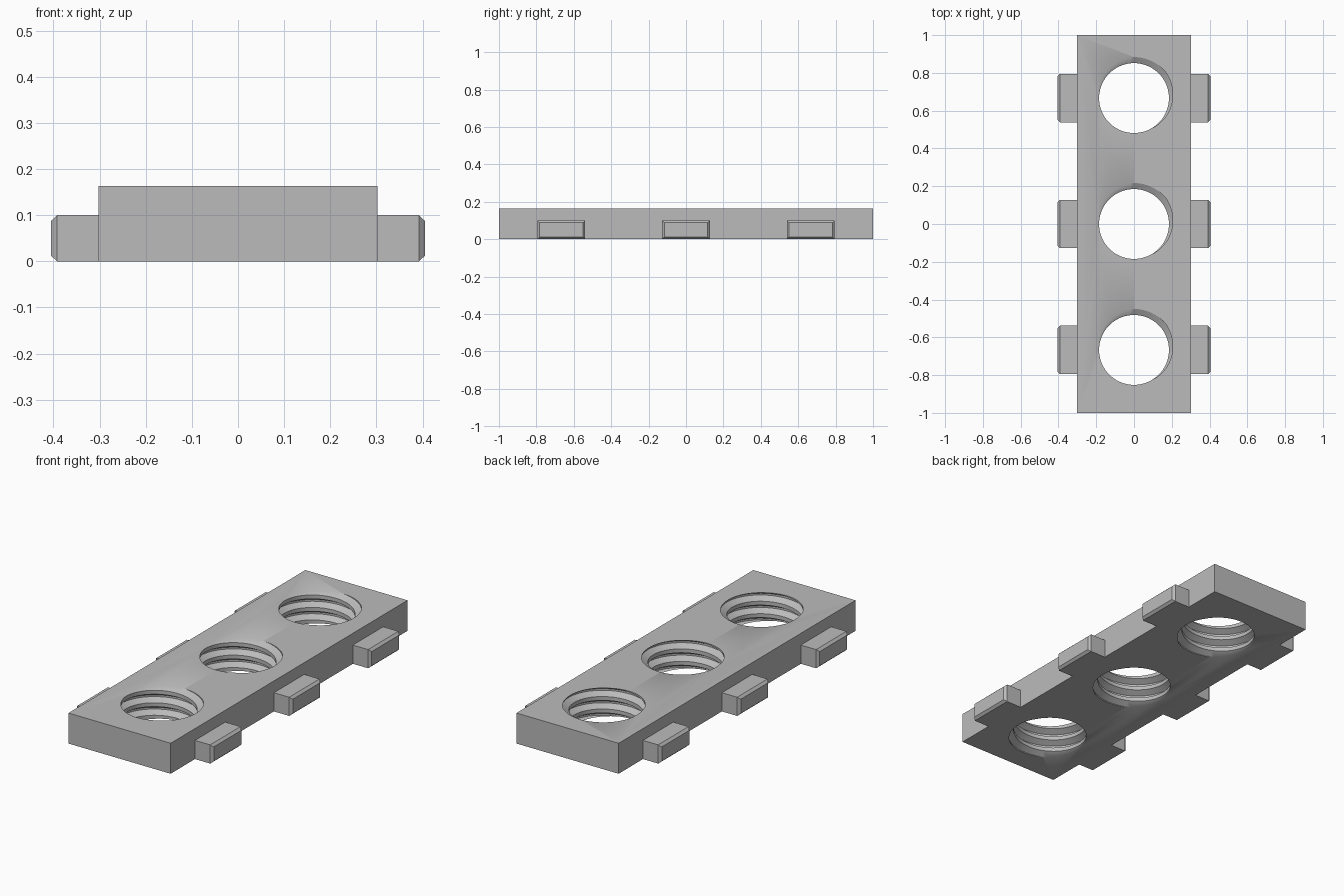
import bpy, bmesh, math
from mathutils import Vector

cube = bpy.data.objects.get("Cube")
if cube:
    bpy.data.objects.remove(cube, do_unlink=True)

HALF_X, HALF_Y, HEIGHT = 0.302, 1.0, 0.163
SPACING = 2 / 3
MINOR, MAJOR, PITCH = 0.185, 0.217, SPACING / 10
STEPS = 72

grey = bpy.data.materials.new("plain grey")
grey.use_nodes = True
grey.diffuse_color = (0.5, 0.5, 0.5, 1)
grey.node_tree.nodes["Principled BSDF"].inputs["Base Color"].default_value = grey.diffuse_color


def make_object(name, bm):
    bmesh.ops.recalc_face_normals(bm, faces=bm.faces)
    mesh = bpy.data.meshes.new(name)
    bm.to_mesh(mesh)
    bm.free()
    mesh.materials.append(grey)
    obj = bpy.data.objects.new(name, mesh)
    bpy.context.collection.objects.link(obj)
    return obj


def add_thread(bm, center_y):
    """Sweep one trapezoid thread profile along a helix."""
    profile = [(-0.345, MINOR), (-0.07, MAJOR), (0.07, MAJOR), (0.345, MINOR), (0.655, MINOR)]
    previous = None
    for i in range(-5 * STEPS, 3 * STEPS + 1):
        turn = i / STEPS
        angle = math.tau * turn + math.radians(65)
        column = [bm.verts.new((r * math.cos(angle), center_y + r * math.sin(angle),
                                HEIGHT + PITCH * (turn + f))) for f, r in profile]
        if previous:
            for j in range(len(profile) - 1):
                bm.faces.new((previous[j], column[j], column[j + 1], previous[j + 1]))
        previous = column


# Plate: threaded bores trimmed to the plate thickness
bm = bmesh.new()
for row in (-1, 0, 1):
    add_thread(bm, row * SPACING)
bmesh.ops.remove_doubles(bm, verts=bm.verts, dist=0.00005)
for z, normal in ((0, (0, 0, -1)), (HEIGHT, (0, 0, 1))):
    bmesh.ops.bisect_plane(bm, geom=bm.verts[:] + bm.edges[:] + bm.faces[:], dist=0.00001,
                           plane_co=(0, 0, z), plane_no=normal, clear_outer=True)

# Plate: flat top and bottom around the bores, then the four sides
rims = [e for e in bm.edges if e.is_boundary]
corners = [(-HALF_X, -HALF_Y), (HALF_X, -HALF_Y), (HALF_X, HALF_Y), (-HALF_X, HALF_Y)]
loops = []
for z in (0, HEIGHT):
    loop = [bm.verts.new((x, y, z)) for x, y in corners]
    outline = [bm.edges.new((loop[k], loop[(k + 1) % 4])) for k in range(4)]
    rim = [e for e in rims if all(abs(v.co.z - z) < 0.001 for v in e.verts)]
    bmesh.ops.triangle_fill(bm, edges=outline + rim, use_beauty=True,
                            normal=Vector((0, 0, 1 if z else -1)))
    loops.append(loop)
for k in range(4):
    n = (k + 1) % 4
    bm.faces.new((loops[0][k], loops[0][n], loops[1][n], loops[1][k]))
plate = make_object("threaded_plate", bm)
bpy.ops.object.select_all(action='DESELECT')
plate.select_set(True)
bpy.context.view_layer.objects.active = plate
bpy.ops.object.shade_smooth_by_angle(angle=math.radians(30))


# Side tabs with chamfered outer ends
def make_tab(name, side, center_y):
    bm = bmesh.new()
    rings = []
    for x, inset in ((HALF_X, 0), (0.392, 0), (0.405, 0.012)):
        half, low, high = 0.128 - inset, inset, 0.1 - inset
        rings.append([bm.verts.new((side * x, center_y + y, z)) for y, z in
                      ((-half, low), (half, low), (half, high), (-half, high))])
    for a, b in zip(rings, rings[1:]):
        for k in range(4):
            n = (k + 1) % 4
            bm.faces.new((a[k], a[n], b[n], b[k]))
    bm.faces.new(rings[0])
    bm.faces.new(rings[-1])
    make_object(name, bm)


for side, side_name in ((1, "left"), (-1, "right")):
    for row, row_name in ((-1, "front"), (0, "middle"), (1, "back")):
        make_tab(f"{row_name}_{side_name}_tab", side, row * SPACING)
